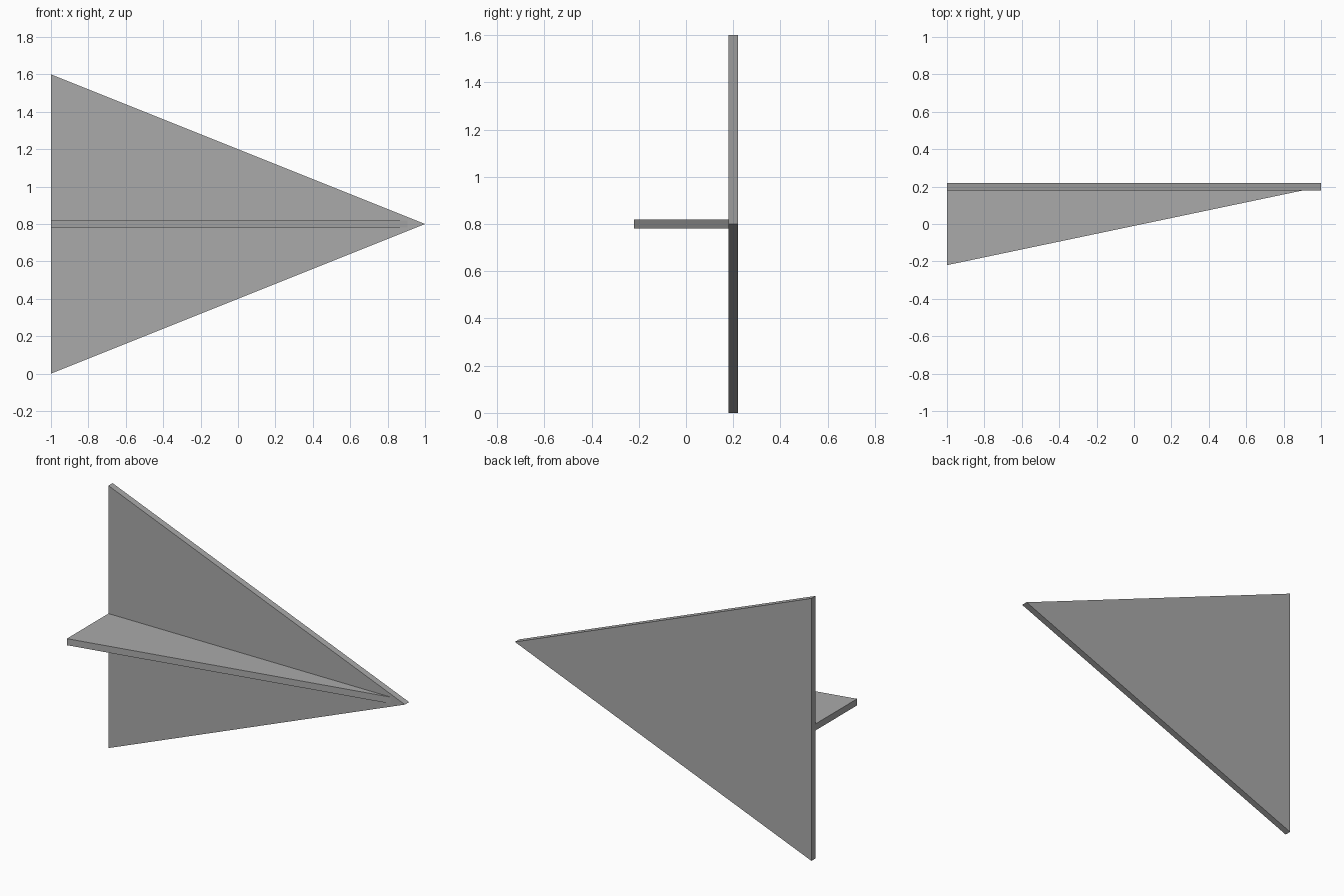
import bpy
import bmesh
from mathutils import Vector

cube = bpy.data.objects.get("Cube")
if cube:
    bpy.data.objects.remove(cube, do_unlink=True)

# Single plain grey
grey = bpy.data.materials.new("paper_grey")
grey.use_nodes = True
colour = (0.4, 0.4, 0.4, 1.0)
grey.diffuse_color = colour
grey.node_tree.nodes["Principled BSDF"].inputs["Base Color"].default_value = colour


def triangular_plate(name, corners, thickness):
    """Extrude a triangle along the given thickness vector."""
    bm = bmesh.new()
    face = bm.faces.new([bm.verts.new(c) for c in corners])
    grown = bmesh.ops.extrude_face_region(bm, geom=[face], use_keep_orig=True)
    moved = [g for g in grown["geom"] if isinstance(g, bmesh.types.BMVert)]
    bmesh.ops.translate(bm, verts=moved, vec=Vector(thickness))
    bmesh.ops.recalc_face_normals(bm, faces=bm.faces)
    mesh = bpy.data.meshes.new(name)
    bm.to_mesh(mesh)
    bm.free()
    mesh.materials.append(grey)
    obj = bpy.data.objects.new(name, mesh)
    bpy.context.collection.objects.link(obj)
    return obj


# Broad upright wing sheet, nose towards +x
triangular_plate("wing_sheet",
                 [(-1, 0.18, 0), (1, 0.18, 0.8), (-1, 0.18, 1.6)],
                 (0, 0.04, 0))

# Keel fin standing out from the middle of the sheet
triangular_plate("keel_fin",
                 [(-1, -0.22, 0.78), (0.905, 0.18, 0.78), (-1, 0.18, 0.78)],
                 (0, 0, 0.04))
